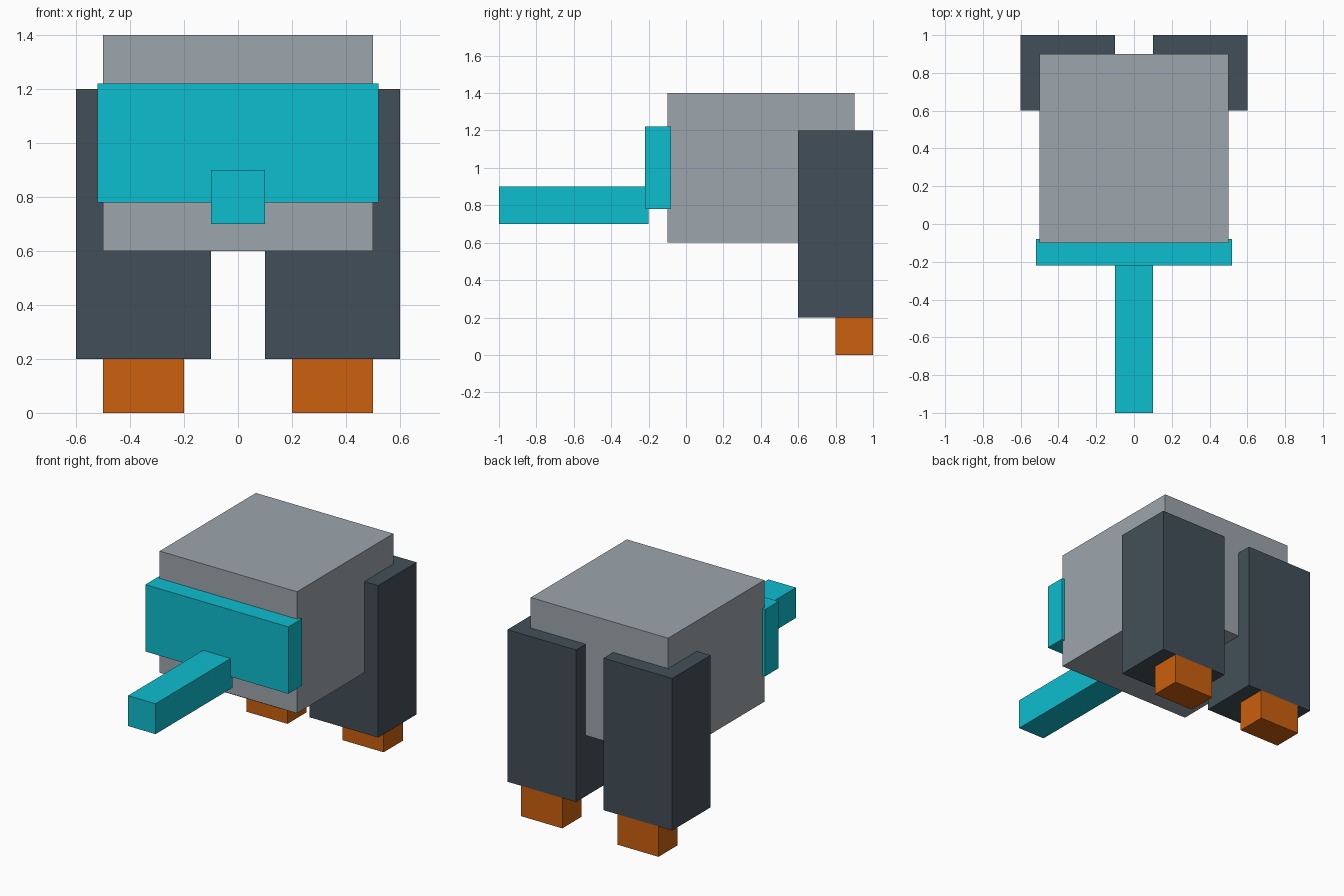
import bpy

cube = bpy.data.objects.get("Cube")
if cube:
    bpy.data.objects.remove(cube, do_unlink=True)


def linear(c):
    c /= 255
    return c / 12.92 if c <= 0.04045 else ((c + 0.055) / 1.055) ** 2.4


def material(name, r, g, b):
    mat = bpy.data.materials.new(name)
    mat.use_nodes = True
    colour = (linear(r), linear(g), linear(b), 1)
    mat.diffuse_color = colour
    mat.node_tree.nodes["Principled BSDF"].inputs["Base Color"].default_value = colour
    return mat


grey = material("light grey", 156, 165, 172)
slate = material("dark slate", 66, 79, 88)
cyan = material("cyan", 13, 189, 207)
orange = material("burnt orange", 204, 96, 14)


def box(name, mat, x, y, z):
    """Add a box spanning the given (min, max) ranges."""
    spans = (x, y, z)
    bpy.ops.mesh.primitive_cube_add(size=1, location=[(a + b) / 2 for a, b in spans])
    obj = bpy.context.object
    obj.name = obj.data.name = name
    obj.scale = [b - a for a, b in spans]
    bpy.ops.object.transform_apply(location=False, rotation=False, scale=True)
    obj.data.materials.append(mat)
    return obj


# Body, visor across the front, and the long snout
box("body", grey, (-0.5, 0.5), (-0.1, 0.9), (0.6, 1.4))
box("visor", cyan, (-0.52, 0.52), (-0.22, -0.08), (0.78, 1.22))
box("snout", cyan, (-0.1, 0.1), (-1.0, -0.2), (0.7, 0.9))

# Legs and feet on both sides
for side, s in (("left", 1), ("right", -1)):
    box(f"{side}_leg", slate, sorted((0.1 * s, 0.6 * s)), (0.6, 1.0), (0.2, 1.2))
    box(f"{side}_foot", orange, sorted((0.2 * s, 0.5 * s)), (0.8, 1.0), (0.0, 0.2))
